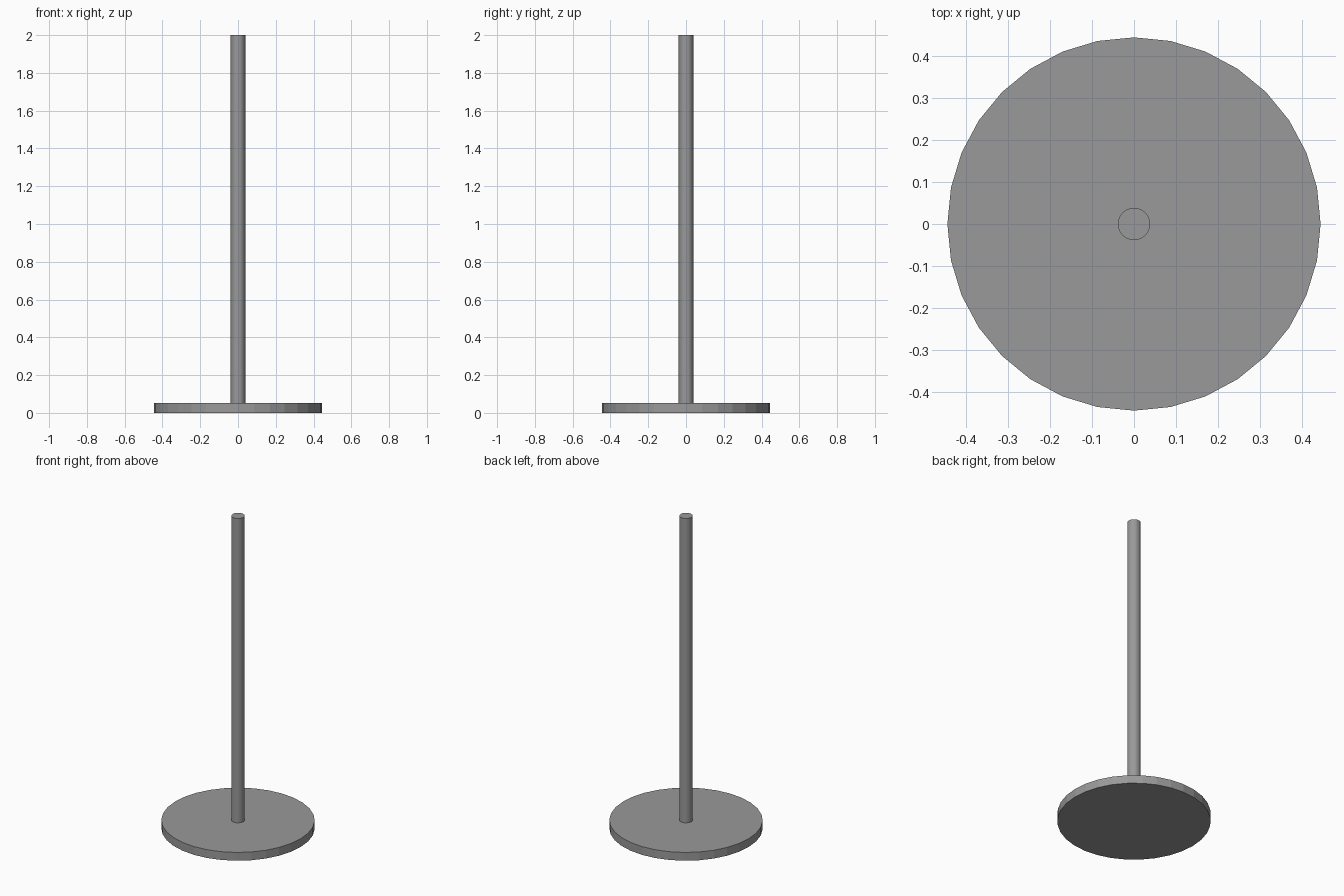
import bpy

if "Cube" in bpy.data.objects:
    bpy.data.objects.remove(bpy.data.objects["Cube"])

SIDES = 32
BASE_TOP = 0.053

# Dark grey metal
metal = bpy.data.materials.new("dark_grey")
metal.diffuse_color = (0.32, 0.32, 0.32, 1.0)
metal.use_nodes = True
metal.node_tree.nodes["Principled BSDF"].inputs["Base Color"].default_value = metal.diffuse_color


def cylinder(name, radius, z0, z1):
    bpy.ops.mesh.primitive_cylinder_add(
        vertices=SIDES, radius=radius, depth=z1 - z0, location=(0, 0, (z0 + z1) / 2))
    obj = bpy.context.object
    obj.name = name
    obj.data.materials.append(metal)
    return obj


# Flat round foot
cylinder("base_disc", 0.4445, 0.0, BASE_TOP)

# Upright pole standing on the foot
cylinder("pole", 0.0385, BASE_TOP, 2.0)
